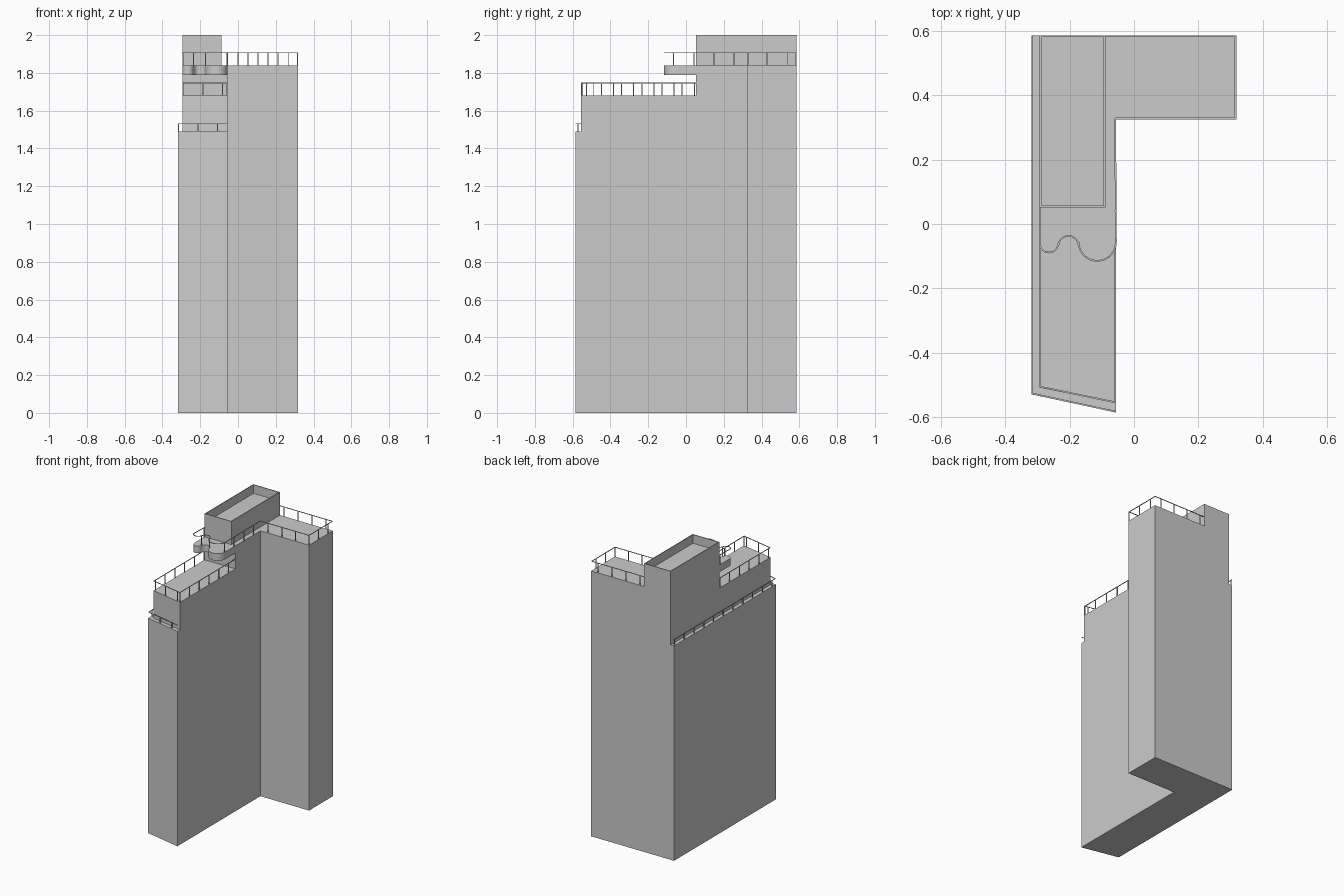
import bpy, bmesh, math
from mathutils import Vector

if "Cube" in bpy.data.objects:
    bpy.data.objects.remove(bpy.data.objects["Cube"])

XL, XI, XP, XC, XR = -0.3185, -0.293, -0.088, -0.056, 0.3175
YB, YC, YP = 0.586, 0.325, 0.052


def finish(bm, name):
    me = bpy.data.meshes.new(name)
    bm.to_mesh(me)
    bm.free()
    ob = bpy.data.objects.new(name, me)
    bpy.context.collection.objects.link(ob)
    return ob


def cap(bm, pts, z, flip=False):
    vs = [bm.verts.new((x, y, z)) for x, y in pts]
    bm.faces.new(vs[::-1] if flip else vs)


def walls(bm, pts, z0, z1):
    for (ax, ay), (bx, by) in zip(pts, pts[1:] + pts[:1]):
        bm.faces.new([bm.verts.new(p) for p in
                      ((ax, ay, z0), (bx, by, z0), (bx, by, z1), (ax, ay, z1))])


def rect(x0, y0, x1, y1):
    return [(x0, y0), (x1, y0), (x1, y1), (x0, y1)]


# Tower shaft: L-shaped footprint with slanted front, stepping back twice
A, B = (XL, -0.529), (XC, -0.585)
MA, MB = (XI, -0.508), (XC, -0.556)
wing = [(XC, YC), (XR, YC), (XR, YB)]
base = [A, B] + wing + [(XL, YB)]
bm = bmesh.new()
cap(bm, base, 0, True)
walls(bm, base, 0, 1.49)
cap(bm, [A, B, MB, MA, (XI, YB), (XL, YB)], 1.49)
walls(bm, [MA, MB] + wing + [(XI, YB)], 1.49, 1.68)
cap(bm, [MA, MB, (XC, YP), (XI, YP)], 1.68)
walls(bm, [(XI, YP), (XC, YP)] + wing + [(XI, YB)], 1.68, 1.84)
cap(bm, [(XP, YP), (XC, YP)] + wing + [(XP, YB)], 1.84)
finish(bm, "tower")

# Penthouse with thin parapet around a sunken roof
t = 0.006
outer = rect(XI, YP, XP, YB)
inner = rect(XI + t, YP + t, XP - t, YB - t)
bm = bmesh.new()
walls(bm, outer, 1.84, 2.0)
walls(bm, inner[::-1], 1.94, 2.0)
cap(bm, inner, 1.94)
for i in range(4):
    j = (i + 1) % 4
    cap(bm, [outer[i], outer[j], inner[j], inner[i]], 2.0)
finish(bm, "penthouse")


# Balcony slab with a wavy front edge made of three arcs
def arc(cx, cy, r, sign, n=14):
    return [(cx - r * math.cos(math.pi * i / n),
             cy + sign * r * math.sin(math.pi * i / n)) for i in range(n + 1)]


wave = (arc(-0.264, -0.062, 0.029, -1) + arc(-0.2035, -0.071, 0.0315, 1)
        + arc(-0.114, -0.059, 0.058, -1))
slab = [(XI, YP)] + wave + [(XC, YP)]
bm = bmesh.new()
cap(bm, slab, 1.84)
cap(bm, slab, 1.79, True)
walls(bm, slab, 1.79, 1.84)
finish(bm, "balcony_slab")


# Railings: thin flat top rail on slim posts
def bar(bm, p, q, w, h):
    p, q = Vector(p), Vector(q)
    d = (q - p).normalized()
    s = Vector((-d.y, d.x)) * w / 2
    pts = [tuple(v) for v in (p - s, q - s, q + s, p + s)]
    z0, z1 = h
    walls(bm, pts, z0, z1)
    cap(bm, pts, z1)
    cap(bm, pts, z0, True)


def railing(name, path, posts, z, h):
    bm = bmesh.new()
    for p, q in zip(path, path[1:]):
        if (Vector(p) - Vector(q)).length > 1e-4:
            bar(bm, p, q, 0.005, (z + h - 0.003, z + h))
    for x, y in posts:
        bar(bm, (x - 0.0025, y), (x + 0.0025, y), 0.005, (z, z + h))
    finish(bm, name)


STEP = 0.107
e = 0.0025


def slant(a, b, x):
    return (x, a[1] + (b[1] - a[1]) * (x - a[0]) / (b[0] - a[0]) + e)


# Lower ledge
lo_a, lo_b = (XL + e, A[1] + e), (XC - e, B[1] + e)
railing("ledge_railing", [(XL + e, YB - e), lo_a, lo_b],
        [(XL + e, 0.578 - STEP * i) for i in range(11)]
        + [slant(A, B, x) for x in (-0.212, -0.108)], 1.49, 0.043)

# Middle terrace
mi_a, mi_b = (XI + e, MA[1] + e), (XC - e, MB[1] + e)
railing("terrace_railing", [(XI + e, YP), mi_a, mi_b, (XC - e, YP)],
        [(XI + e, 0.044 - STEP * i) for i in range(6)]
        + [slant(MA, MB, x) for x in (-0.186, -0.081)]
        + [(XC - e, -0.02 - STEP * i) for i in range(5)] + [mi_b],
        1.68, 0.068)

# Upper roof: along the wave, then round the rear wing
xc, xr, yc, yb = XC - e, XR - e, YC + e, YB - e
railing("roof_railing",
        [(XI + e, YP)] + [(x, y + e) for x, y in wave]
        + [(xc, yc), (xr, yc), (xr, yb), (XP, yb)],
        [(XI + e, 0.043), (-0.235, -0.066), (-0.171, -0.066), (xc, -0.066)]
        + [(xc, y) for y in (0.041, 0.148, 0.255)]
        + [(x, yc) for x in (0, 0.107, 0.212, xr)]
        + [(xr, y) for y in (0.43, 0.536)]
        + [(x, yb) for x in (0.266, 0.159, 0.052, -0.056)], 1.84, 0.068)
